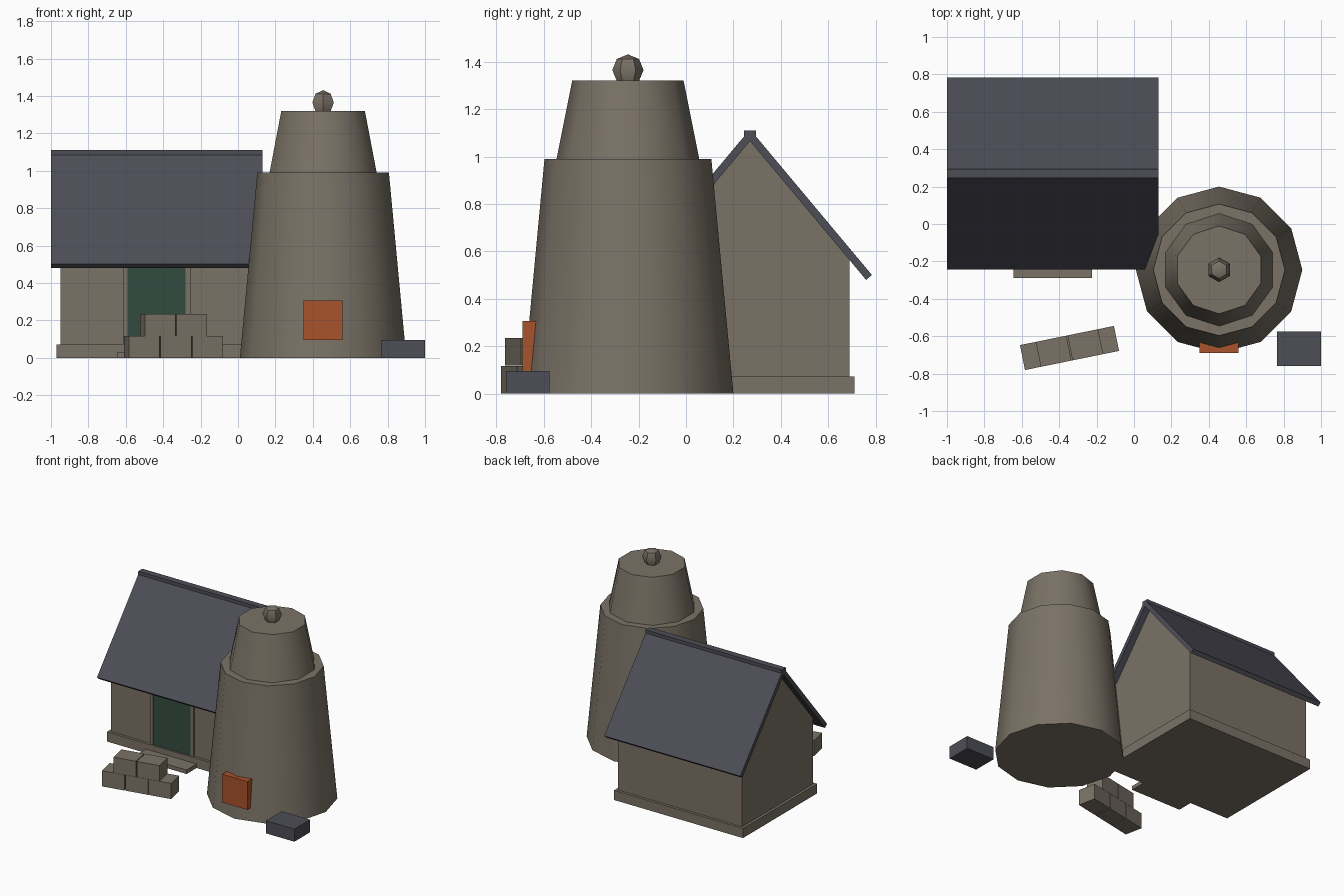
import bpy
import math
from mathutils import Matrix, Vector

default = bpy.data.objects.get("Cube")
if default:
    bpy.data.objects.remove(default, do_unlink=True)


def material(name, colour):
    m = bpy.data.materials.new(name)
    m.use_nodes = True
    m.diffuse_color = (*colour, 1)
    m.node_tree.nodes["Principled BSDF"].inputs["Base Color"].default_value = (*colour, 1)
    return m


STONE = material("warm grey stone", (0.195, 0.168, 0.132))
SLATE = material("blue grey slate", (0.074, 0.075, 0.094))
GREEN = material("dark green paint", (0.033, 0.070, 0.052))
RUST = material("rust orange", (0.39, 0.088, 0.025))


def box(name, lo, hi, mat):
    """Box between two opposite corners."""
    lo, hi = Vector(lo), Vector(hi)
    bpy.ops.mesh.primitive_cube_add(size=1, location=(lo + hi) / 2)
    ob = bpy.context.object
    ob.name = name
    ob.data.transform(Matrix.Diagonal((*(hi - lo), 1)))
    ob.data.materials.append(mat)
    return ob


def extrude_x(name, profile, x0, x1, mat):
    """Closed (y, z) outline, counter-clockwise seen from +x, extruded along x."""
    n = len(profile)
    verts = [(x, y, z) for x in (x0, x1) for y, z in profile]
    faces = [list(range(n))[::-1], list(range(n, 2 * n))]
    faces += [(i, (i + 1) % n, n + (i + 1) % n, n + i) for i in range(n)]
    mesh = bpy.data.meshes.new(name)
    mesh.from_pydata(verts, [], faces)
    mesh.materials.append(mat)
    ob = bpy.data.objects.new(name, mesh)
    bpy.context.collection.objects.link(ob)
    return ob


def soften():
    bpy.ops.object.shade_smooth_by_angle(angle=math.radians(42))


def cone(name, sides, r0, r1, z0, z1, turn=0):
    bpy.ops.mesh.primitive_cone_add(vertices=sides, radius1=r0, radius2=r1, depth=z1 - z0,
                                    location=(*TOWER, (z0 + z1) / 2), rotation=(0, 0, turn))
    ob = bpy.context.object
    ob.name = name
    ob.data.materials.append(STONE)
    soften()


# House: plinth, gabled walls, roof and ridge
RIDGE, MID_X, SLOPE = 0.27, -0.435, 1.195
HALF_X, HALF_Y = 0.515, 0.42
box("house_plinth", (MID_X - 0.535, RIDGE - 0.44, 0), (MID_X + 0.535, RIDGE + 0.44, 0.072), STONE)

apex = 1.065
eave = apex - SLOPE * HALF_Y
extrude_x("house_walls",
          [(RIDGE - HALF_Y, 0.03), (RIDGE + HALF_Y, 0.03), (RIDGE + HALF_Y, eave),
           (RIDGE, apex), (RIDGE - HALF_Y, eave)],
          MID_X - HALF_X, MID_X + HALF_X, STONE)

top = apex + 0.05
for side, label in ((-1, "front"), (1, "back")):
    outline = [(0, apex), (0.49, apex - SLOPE * 0.49), (0.514, top - SLOPE * 0.514),
               (0.02, top - SLOPE * 0.02), (0, top - SLOPE * 0.02)]
    pts = [(RIDGE + side * y, z) for y, z in outline]
    extrude_x("roof_" + label, pts if side > 0 else pts[::-1], MID_X - 0.565, MID_X + 0.565, SLATE)
box("roof_ridge", (MID_X - 0.565, RIDGE - 0.025, 1.07), (MID_X + 0.565, RIDGE + 0.025, 1.11), SLATE)

# Door with jambs, lintel and step
FRONT = RIDGE - HALF_Y
box("door", (MID_X - 0.155, FRONT - 0.008, 0.072), (MID_X + 0.155, FRONT + 0.02, 0.51), GREEN)
for side, label in ((-1, "right"), (1, "left")):
    a, b = sorted((MID_X + side * 0.155, MID_X + side * 0.18))
    box("door_jamb_" + label, (a, FRONT - 0.015, 0.072), (b, FRONT + 0.02, 0.51), STONE)
box("door_lintel", (MID_X - 0.18, FRONT - 0.015, 0.51), (MID_X + 0.18, FRONT + 0.02, 0.535), STONE)
box("door_step", (MID_X - 0.21, -0.288, 0), (MID_X + 0.21, FRONT, 0.03), STONE)

# Tapered tower with cap and finial
TOWER = (0.455, -0.245)
cone("tower_body", 12, 0.445, 0.352, 0, 0.99)
cone("tower_cap", 10, 0.303, 0.235, 0.98, 1.32)
bpy.ops.mesh.primitive_uv_sphere_add(segments=6, ring_count=4, radius=0.066,
                                     location=(*TOWER, 1.365))
finial = bpy.context.object
finial.name = "tower_finial"
finial.data.materials.append(STONE)
soften()
box("tower_hatch", (0.35, -0.69, 0.095), (0.56, -0.6, 0.307), RUST)

# Stacked stone blocks
PITCH, LENGTH, DEPTH = 0.173, 0.167, 0.068
stack = Matrix.Translation((-0.345, -0.663, 0)) @ Matrix.Rotation(math.radians(11.5), 4, "Z")
for row, offsets in enumerate(((-1, 0, 1), (-0.5, 0.5))):
    for i, k in enumerate(offsets):
        z = row * 0.118
        block = box(f"stone_block_{row + 1}_{i + 1}",
                    (k * PITCH - LENGTH / 2, -DEPTH, z),
                    (k * PITCH + LENGTH / 2, DEPTH, z + 0.117), STONE)
        block.matrix_world = stack @ Matrix.Translation(block.location)

# Loose slate block
box("slate_block", (0.765, -0.76, 0), (1.0, -0.575, 0.095), SLATE)
